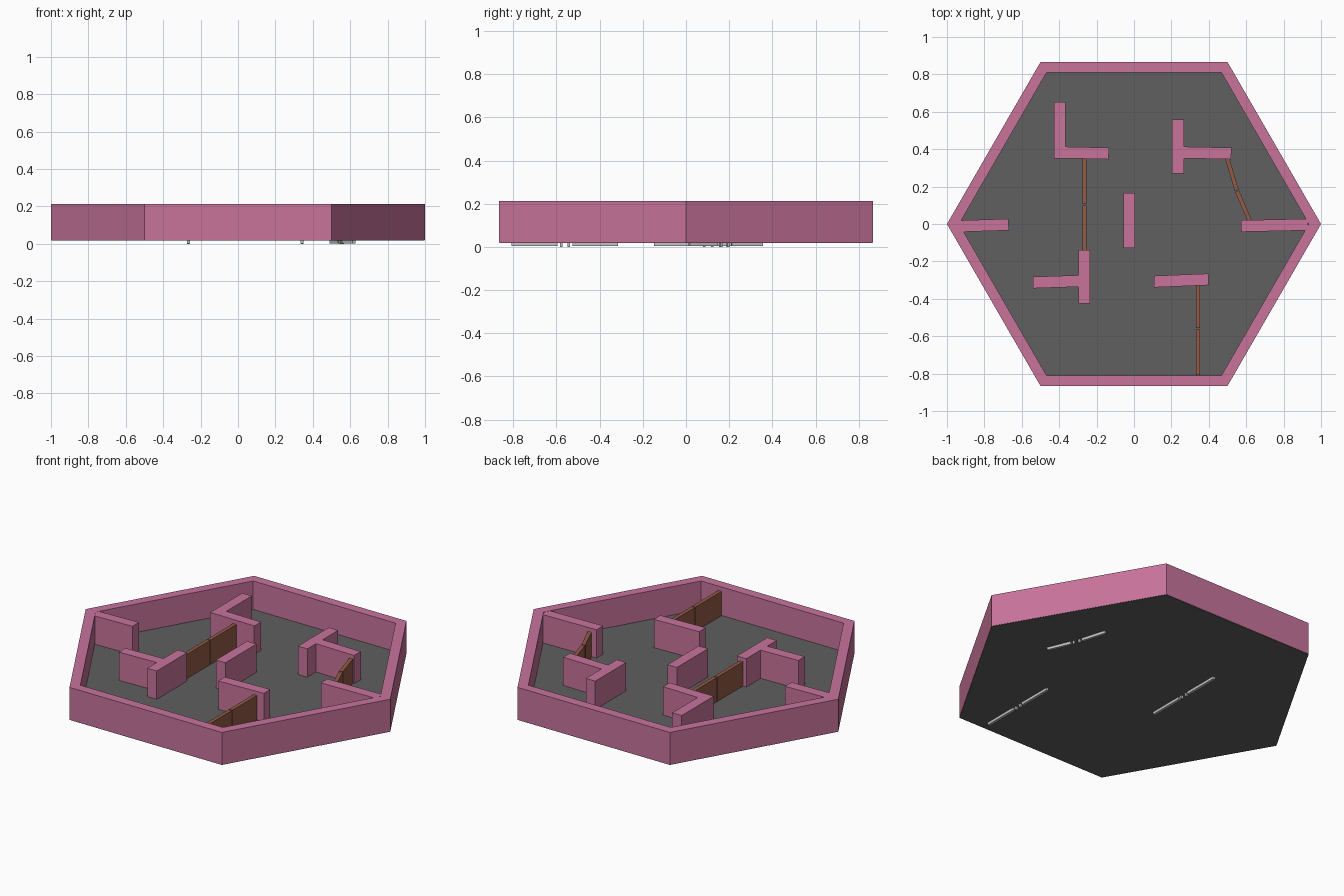
import bpy
import bmesh
from math import cos, sin, pi
from mathutils import Vector

old = bpy.data.objects.get("Cube")
if old:
    bpy.data.objects.remove(old, do_unlink=True)


def material(name, rgb):
    m = bpy.data.materials.new(name)
    m.use_nodes = True
    m.diffuse_color = (*rgb, 1)
    m.node_tree.nodes["Principled BSDF"].inputs["Base Color"].default_value = (*rgb, 1)
    return m


pink = material("pink wall", (0.58, 0.175, 0.33))
grey = material("dark grey floor", (0.115, 0.115, 0.115))
brown = material("brown wood", (0.29, 0.105, 0.062))
steel = material("light grey metal", (0.55, 0.55, 0.55))

BASE, FLOOR, TOP = 0.02, 0.043, 0.212


def finish(bm, name, mat):
    bmesh.ops.recalc_face_normals(bm, faces=bm.faces)
    mesh = bpy.data.meshes.new(name)
    bm.to_mesh(mesh)
    bm.free()
    mesh.materials.append(mat)
    obj = bpy.data.objects.new(name, mesh)
    bpy.context.collection.objects.link(obj)
    return obj


def hexagon(bm, radius, z):
    return [bm.verts.new((radius * cos(i * pi / 3), radius * sin(i * pi / 3), z))
            for i in range(6)]


def slab(name, a, b, width, z0, z1, mat):
    """Upright box along the line from a to b."""
    a, b = Vector(a), Vector(b)
    side = (b - a).normalized().orthogonal() * width / 2
    bm = bmesh.new()
    base = bm.faces.new([bm.verts.new((*p, z0))
                         for p in (a + side, b + side, b - side, a - side)])
    grown = bmesh.ops.extrude_face_region(bm, geom=[base])["geom"]
    bmesh.ops.translate(bm, vec=(0, 0, z1 - z0),
                        verts=[v for v in grown if isinstance(v, bmesh.types.BMVert)])
    return finish(bm, name, mat)


# Floor plate
bm = bmesh.new()
low, high = hexagon(bm, 0.998, BASE - 0.002), hexagon(bm, 0.998, FLOOR)
bm.faces.new(low)
bm.faces.new(high)
for i in range(6):
    j = (i + 1) % 6
    bm.faces.new((low[i], low[j], high[j], high[i]))
finish(bm, "floor", grey)

# Outer wall: a closed hexagonal ring
bm = bmesh.new()
rings = [hexagon(bm, r, z) for r, z in
         ((1, BASE), (1, TOP), (0.935, TOP), (0.935, BASE))]
for k in range(4):
    p, q = rings[k], rings[(k + 1) % 4]
    for i in range(6):
        j = (i + 1) % 6
        bm.faces.new((p[i], p[j], q[j], q[i]))
finish(bm, "outer_wall", pink)

# Inner walls, given by their centre lines
walls = {
    "back_left_wall_long": ((-0.397, 0.35), (-0.397, 0.652)),
    "back_left_wall_short": ((-0.40, 0.383), (-0.135, 0.377)),
    "back_right_wall_cross": ((0.235, 0.27), (0.235, 0.56)),
    "back_right_wall_stem": ((0.24, 0.383), (0.52, 0.377)),
    "left_corner_wall": ((-0.94, -0.012), (-0.67, -0.003)),
    "right_corner_wall": ((0.573, -0.011), (0.93, -0.003)),
    "centre_wall": ((-0.025, -0.127), (-0.025, 0.165)),
    "front_left_wall_cross": ((-0.267, -0.425), (-0.267, -0.14)),
    "front_left_wall_stem": ((-0.54, -0.313), (-0.27, -0.304)),
    "front_right_wall": ((0.107, -0.308), (0.398, -0.296)),
}
for name, (a, b) in walls.items():
    slab(name, a, b, 0.062, FLOOR - 0.01, TOP - 0.001, pink)

# Double doors: start, meeting point, end
doors = {
    "left_door": ((-0.265, 0.355), (-0.265, 0.103), (-0.265, -0.148)),
    "front_door": ((0.343, -0.315), (0.343, -0.56), (0.343, -0.808)),
    "right_door": ((0.497, 0.355), (0.55, 0.178), (0.62, 0.015)),
}
for name, (start, middle, end) in doors.items():
    m = Vector(middle)
    for tag, outer in (("first", Vector(start)), ("second", Vector(end))):
        along = (outer - m).normalized()
        slab(f"{name}_{tag}_leaf", m + along * 0.003, outer, 0.022, 0.022, 0.187, brown)
        # Metal track and peg under each leaf
        slab(f"{name}_{tag}_track", m + along * 0.035, outer, 0.016, 0.003, 0.022, steel)
        slab(f"{name}_{tag}_peg", m + along * 0.012, m + along * 0.024,
             0.014, 0, 0.022, steel)
